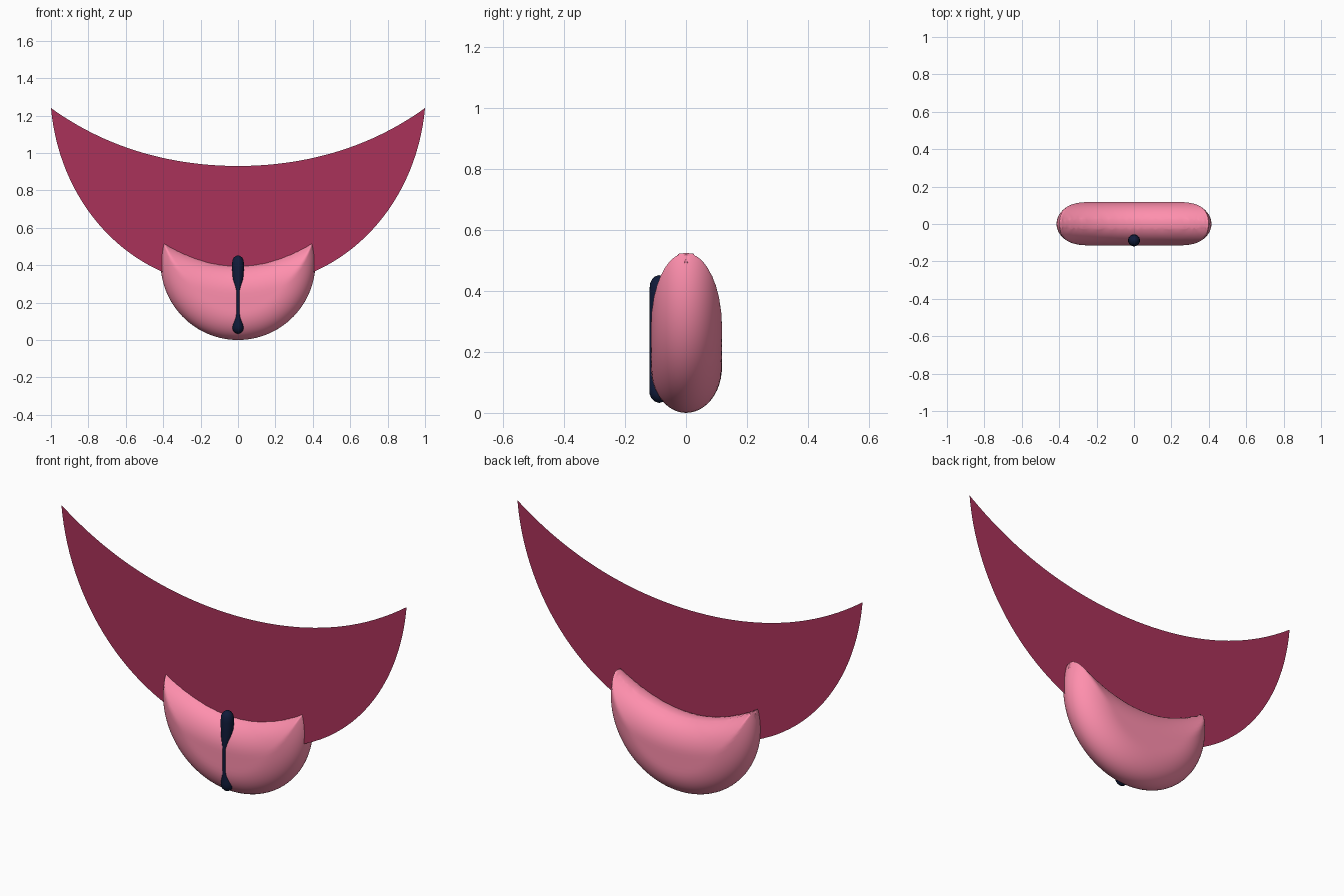
import bpy, bmesh, math

if "Cube" in bpy.data.objects:
    bpy.data.objects.remove(bpy.data.objects["Cube"])


def finish(name, bm, color, smooth=True):
    me = bpy.data.meshes.new(name)
    bm.to_mesh(me)
    bm.free()
    for p in me.polygons:
        p.use_smooth = smooth
    mat = bpy.data.materials.new(name + "_color")
    mat.diffuse_color = (*color, 1)
    mat.use_nodes = True
    mat.node_tree.nodes["Principled BSDF"].inputs["Base Color"].default_value = mat.diffuse_color
    me.materials.append(mat)
    ob = bpy.data.objects.new(name, me)
    bpy.context.collection.objects.link(ob)
    return ob


def close_up(bm):
    bmesh.ops.remove_doubles(bm, verts=bm.verts, dist=0.0004)
    bmesh.ops.recalc_face_normals(bm, faces=bm.faces)


def skin(bm, rows):
    """Quads between neighbouring rows of vertices."""
    for a, b in zip(rows, rows[1:]):
        for i in range(len(a) - 1):
            bm.faces.new((a[i], a[i + 1], b[i + 1], b[i]))


def bezier(p, t):
    w = ((1 - t) ** 3, 3 * t * (1 - t) ** 2, 3 * t * t * (1 - t), t ** 3)
    return [sum(k * q[a] for k, q in zip(w, p)) for a in (0, 1)]


# Mouth: flat crescent sheet, slightly in front of the tongue's middle
MOUTH_Y, N = -0.033, 32
half = [bezier([(-1, 1.24), (-0.95, 0.70), (-0.55, 0.28), (0, 0.28)], i / N)
        for i in range(N + 1)]
lower = half + [(-x, z) for x, z in reversed(half[:-1])]
upper = [(x, 0.93 + 0.26 * x * x + 0.05 * x ** 4) for x, z in lower[1:-1]]
bm = bmesh.new()
low = [bm.verts.new((x, MOUTH_Y, z)) for x, z in lower]
top = [bm.verts.new((x, MOUTH_Y, z)) for x, z in upper]
top = [low[0]] + top + [low[-1]]
for i in range(2 * N):
    quad = [low[i], low[i + 1], top[i + 1], top[i]]
    bm.faces.new(list(dict.fromkeys(quad)))
finish("mouth", bm, (0.40, 0.032, 0.10), False)

# Tongue: inflated crescent, thickness rounded off near its outline
R, TIP_X, TIP_Z, TOP_Z, ROUND = 0.414, 0.40, 0.525, 0.40, 0.15


def top_edge(x):
    return TOP_Z + (TIP_Z - TOP_Z) * (x / TIP_X) ** 2


edge = [(x / 100 * TIP_X, top_edge(x / 100 * TIP_X)) for x in range(-100, 101, 2)]


def inflate(x, z):
    d = R - math.hypot(x, z - R)
    d = min(d, min(math.hypot(x - a, z - b) for a, b in edge))
    k = 1 - min(1, max(0, d) / ROUND)
    return math.sqrt(1 - k * k)


bm = bmesh.new()
lift = math.asin((TIP_Z - R) / R)
U, V = 64, 28
for depth in (-0.115, 0.118):
    rows = []
    for i in range(U + 1):
        s = i / U
        ang = math.pi - lift + s * (math.pi + 2 * lift)
        bx, bz = R * math.cos(ang), R + R * math.sin(ang)
        tx = -TIP_X * math.cos(math.pi * s)
        tz = top_edge(tx)
        row = []
        for j in range(V + 1):
            v = (1 - math.cos(math.pi * j / V)) / 2
            x, z = bx + (tx - bx) * v, bz + (tz - bz) * v
            h = 0 if j in (0, V) or i in (0, U) else inflate(x, z)
            row.append(bm.verts.new((x, depth * h, z)))
        rows.append(row)
    skin(bm, rows)
close_up(bm)
finish("tongue", bm, (1.0, 0.275, 0.42))

# Tongue line: thin rod swelling into a bulb at each end, flush along the front
profile = [(0.033, 0.001), (0.037, 0.014), (0.047, 0.025), (0.062, 0.031),
           (0.08, 0.029), (0.10, 0.022), (0.125, 0.012), (0.15, 0.009),
           (0.26, 0.009), (0.29, 0.018), (0.32, 0.027), (0.35, 0.030),
           (0.40, 0.032), (0.425, 0.030), (0.441, 0.022), (0.449, 0.012),
           (0.452, 0.001)]
bm = bmesh.new()
S = 20
rings = []
for z, r in profile:
    cy = -0.088 if z < 0.062 or z > 0.40 else r - 0.120
    rings.append([bm.verts.new((r * math.cos(2 * math.pi * k / S),
                                cy + r * math.sin(2 * math.pi * k / S), z))
                  for k in range(S)])
skin(bm, [r + r[:1] for r in rings])
close_up(bm)
finish("tongue_line", bm, (0.005, 0.011, 0.042))
